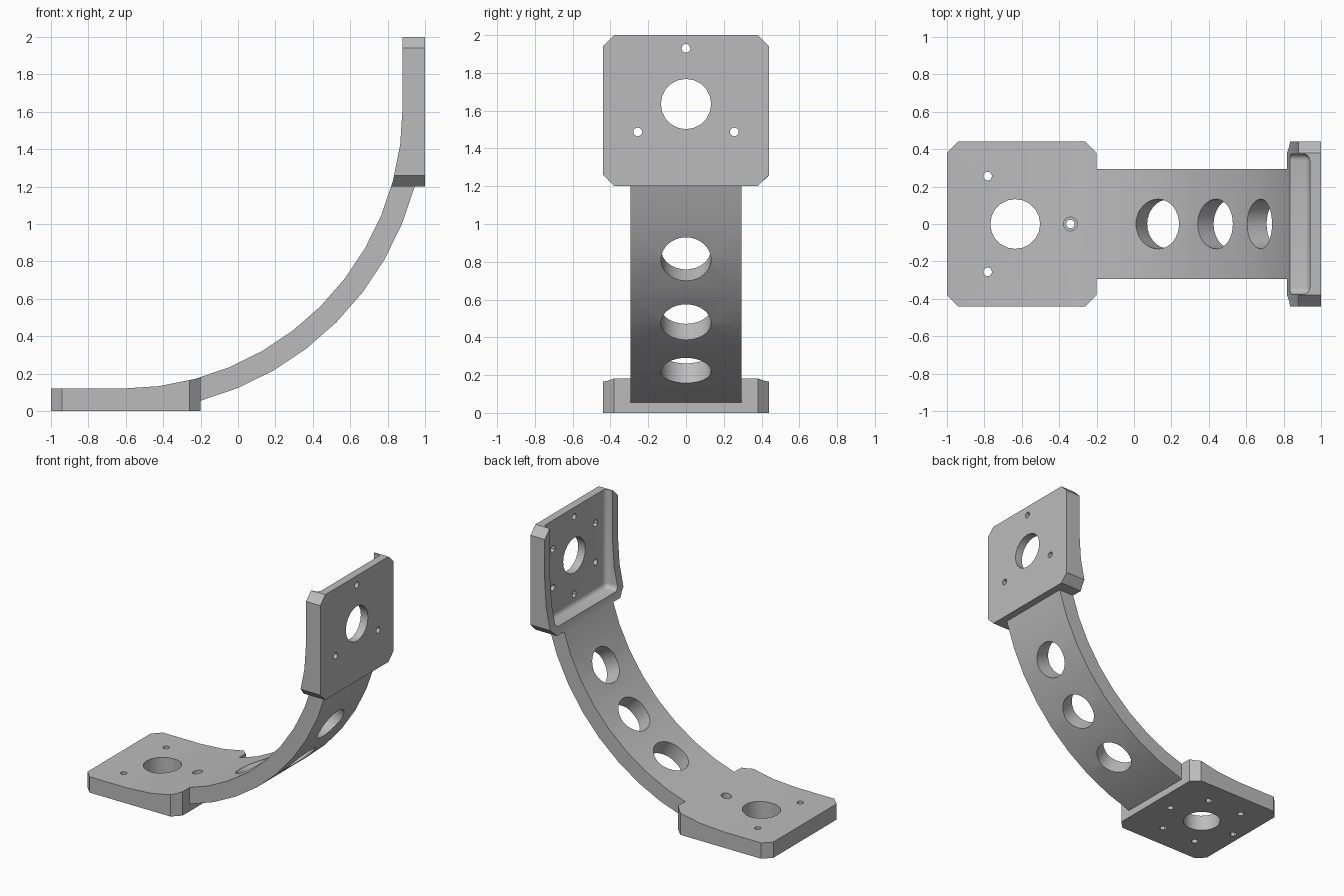
import bpy, bmesh
from math import sin, cos, radians
from mathutils import Vector

cube = bpy.data.objects.get("Cube")
if cube:
    bpy.data.objects.remove(cube)

grey = bpy.data.materials.new("plain grey")
grey.use_nodes = True
grey.diffuse_color = (0.5, 0.5, 0.5, 1)
grey.node_tree.nodes["Principled BSDF"].inputs["Base Color"].default_value = (0.5, 0.5, 0.5, 1)

CX, CZ, R_IN, R_OUT = -0.62, 1.62, 1.5, 1.62   # shared centre of the curved faces


def make(name, bm):
    bmesh.ops.recalc_face_normals(bm, faces=bm.faces)
    mesh = bpy.data.meshes.new(name)
    bm.to_mesh(mesh)
    bm.free()
    mesh.materials.append(grey)
    ob = bpy.data.objects.new(name, mesh)
    bpy.context.collection.objects.link(ob)
    return ob


def prism(name, points, offset):
    """Extrude a closed outline along an offset."""
    bm = bmesh.new()
    face = bm.faces.new([bm.verts.new(p) for p in points])
    ext = bmesh.ops.extrude_face_region(bm, geom=[face])
    bmesh.ops.translate(bm, vec=offset, verts=[v for v in ext["geom"] if isinstance(v, bmesh.types.BMVert)])
    return make(name, bm)


def drill(name, centre, axis, radius, depth, sides):
    bm = bmesh.new()
    bmesh.ops.create_cone(bm, cap_ends=True, segments=sides, radius1=radius, radius2=radius, depth=depth)
    bm.transform(Vector(axis).to_track_quat('Z', 'Y').to_matrix().to_4x4())
    bmesh.ops.translate(bm, vec=centre, verts=bm.verts)
    return make(name, bm)


def combine(body, tool, operation):
    mod = body.modifiers.new(tool.name, 'BOOLEAN')
    mod.object, mod.operation, mod.solver = tool, operation, 'EXACT'
    bpy.context.view_layer.objects.active = body
    bpy.ops.object.modifier_apply(modifier=mod.name)
    bpy.data.objects.remove(tool)


def arc_point(angle, r, y):
    a = radians(angle)
    return (CX + r * sin(a), y, CZ - r * cos(a))


def chamfered(lo, hi, half, c):
    """Rectangle outline with clipped corners."""
    return [(lo + c, -half), (hi - c, -half), (hi, c - half), (hi, half - c),
            (hi - c, half), (lo + c, half), (lo, half - c), (lo, c - half)]


# Plates and arm stock
bracket = prism("bracket", [(x, y, 0) for x, y in chamfered(-1, -0.2, 0.44, 0.06)], (0, 0, 0.3))
wall = prism("wall_plate", [(1, y, z) for z, y in chamfered(1.2, 2, 0.44, 0.06)], (-0.3, 0, 0))
steps = [13.5] + [7.5 * i for i in range(2, 11)] + [76.5]
outline = [arc_point(a, R_OUT, -0.295) for a in steps]
outline += [arc_point(a, 1.42, -0.295) for a in reversed(steps)]
arm = prism("arm", outline, (0, 0.59, 0))
combine(bracket, arm, 'UNION')
combine(bracket, wall, 'UNION')

# Sweep out the curved inner face
inner = [(-2, -1, CZ - R_IN)] + [arc_point(7.5 * i, R_IN, -1) for i in range(13)]
inner += [(CX + R_IN, -1, 3), (-2, -1, 3)]
combine(bracket, prism("inner_sweep", inner, (0, 2, 0)), 'DIFFERENCE')

# Rounded pocket in the wall plate, open at the top
bm = bmesh.new()
bmesh.ops.create_cube(bm, size=1)
bmesh.ops.scale(bm, vec=(0.44, 0.75, 1.0), verts=bm.verts)
bmesh.ops.translate(bm, vec=(0.72, 0, 1.755), verts=bm.verts)
bmesh.ops.bevel(bm, geom=bm.edges[:], offset=0.035, segments=4, profile=0.5, affect='EDGES')
combine(bracket, make("pocket", bm), 'DIFFERENCE')

# Lightening holes through the arm
for a in (30, 45, 60):
    direction = Vector((sin(radians(a)), 0, -cos(radians(a))))
    centre = Vector(arc_point(a, 1.56, 0))
    combine(bracket, drill("arm_hole", centre, direction, 0.133, 0.4, 32), 'DIFFERENCE')

# Bores and rings of screw holes, alternating through and blind
MID_X, MID_Z, RING = -0.635, 1.635, 0.295
combine(bracket, drill("base_bore", (MID_X, 0, 0.1), (0, 0, 1), 0.133, 0.6, 20), 'DIFFERENCE')
combine(bracket, drill("wall_bore", (0.95, 0, MID_Z), (1, 0, 0), 0.133, 0.4, 20), 'DIFFERENCE')
for i in range(6):
    u, v = RING * cos(radians(60 * i)), RING * sin(radians(60 * i))
    through = i % 2 == 0
    depth, sides = (0.6, 16) if through else (0.08, 6)
    radius = 0.023 if through else 0.027
    combine(bracket, drill("base_screw", (MID_X + u, v, 0), (0, 0, 1), radius, depth, sides), 'DIFFERENCE')
    combine(bracket, drill("wall_screw", (0.93, v, MID_Z + u), (1, 0, 0), radius, depth, sides), 'DIFFERENCE')
combine(bracket, drill("screw_head", (MID_X + RING, 0, 0.2), (0, 0, 1), 0.037, 0.18, 20), 'DIFFERENCE')

# Smooth curved faces, sharp edges
for ob in bpy.context.selected_objects:
    ob.select_set(False)
bracket.select_set(True)
bpy.context.view_layer.objects.active = bracket
bpy.ops.object.shade_smooth_by_angle(angle=radians(30))
